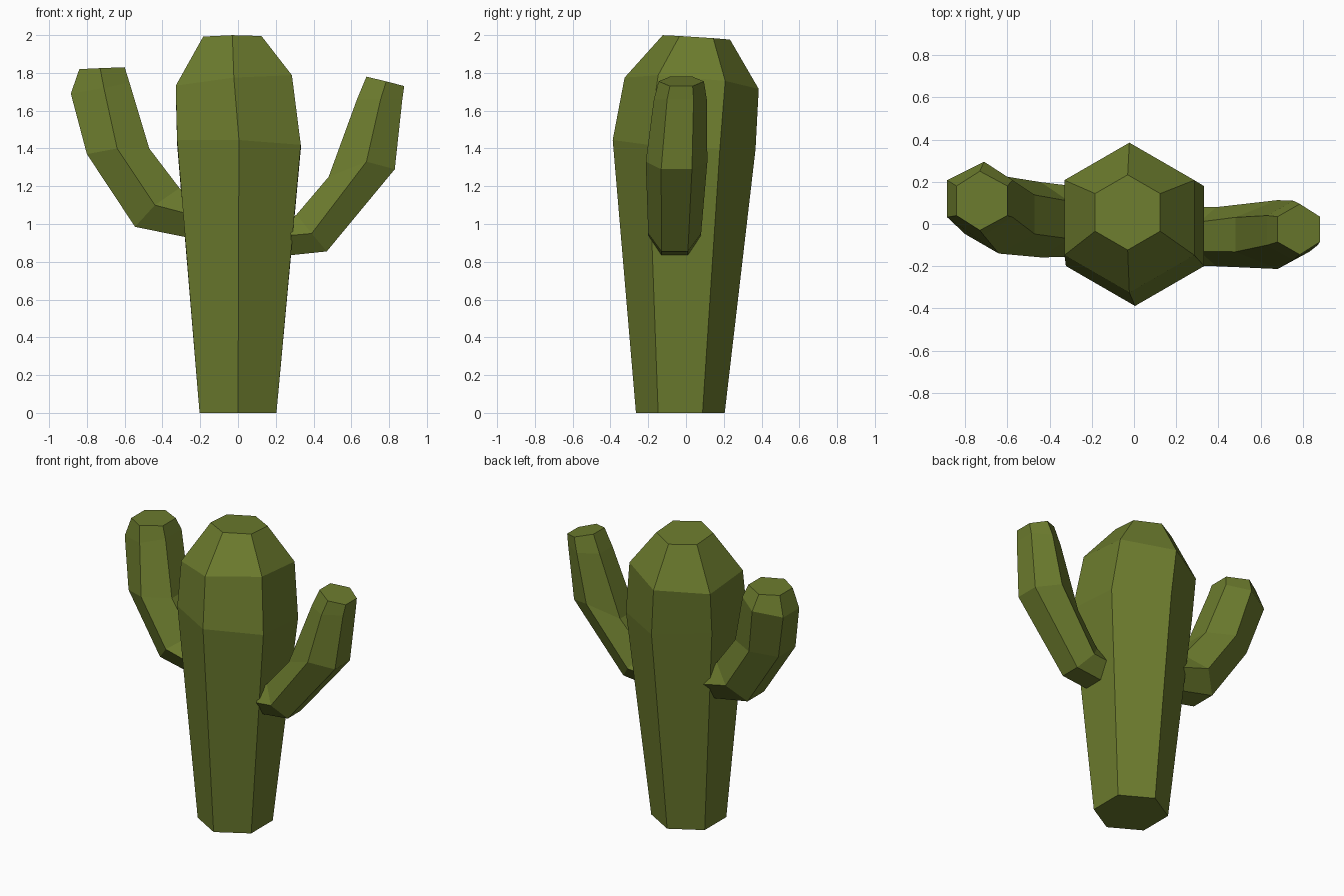
import bpy
import bmesh
from math import sin, cos, pi

cube = bpy.data.objects.get("Cube")
if cube:
    bpy.data.objects.remove(cube, do_unlink=True)

# One flat olive green for the whole plant
green = bpy.data.materials.new("cactus_green")
green.use_nodes = True
colour = (0.15, 0.2, 0.027, 1)
green.diffuse_color = colour
bsdf = green.node_tree.nodes["Principled BSDF"]
bsdf.inputs["Base Color"].default_value = colour
bsdf.inputs["Roughness"].default_value = 0.9


def loft(name, rings):
    """Join six-sided rings into a closed, flat shaded tube."""
    bm = bmesh.new()
    loops = [[bm.verts.new(p) for p in ring] for ring in rings]
    for a, b in zip(loops, loops[1:]):
        for i in range(len(a)):
            j = (i + 1) % len(a)
            bm.faces.new((a[i], a[j], b[j], b[i]))
    bm.faces.new(loops[0][::-1])
    bm.faces.new(loops[-1])
    bmesh.ops.recalc_face_normals(bm, faces=bm.faces)
    mesh = bpy.data.meshes.new(name)
    bm.to_mesh(mesh)
    bm.free()
    mesh.materials.append(green)
    obj = bpy.data.objects.new(name, mesh)
    bpy.context.collection.objects.link(obj)
    return obj


def trunk_ring(x, y, z, r, slope_x=0, slope_y=0):
    """Hexagon with corners at front and back, slightly tilted."""
    ring = []
    for i in range(6):
        a = pi / 2 + i * pi / 3
        dx, dy = r * cos(a), r * sin(a)
        ring.append((x + dx, y + dy, z + slope_x * dx + slope_y * dy))
    return ring


def arm_ring(outer, mid, inner, y, r):
    """Hexagon from its outer, middle and inner points seen from the front."""
    corners = [(mid, -r), (outer, -r / 2), (outer, r / 2),
               (mid, r), (inner, r / 2), (inner, -r / 2)]
    return [(p[0], y + d, p[1]) for p, d in corners]


# Trunk: widens upward, then tapers to a small flat top
loft("trunk", [
    trunk_ring(0, -0.03, 0, 0.235),
    trunk_ring(0.005, -0.01, 1.42, 0.378, -0.04, -0.065),
    trunk_ring(-0.022, 0.03, 1.745, 0.355, 0.09, -0.085),
    trunk_ring(-0.03, 0.055, 1.988, 0.178, 0.01, -0.065),
])

# Arm on the +x side
loft("left_arm", [
    arm_ring((0.28, 0.835), (0.28, 0.94), (0.27, 1.02), -0.06, 0.14),
    arm_ring((0.47, 0.855), (0.39, 0.95), (0.31, 1.05), -0.06, 0.14),
    arm_ring((0.83, 1.29), (0.68, 1.33), (0.48, 1.25), -0.05, 0.163),
    arm_ring((0.87, 1.66), (0.755, 1.66), (0.63, 1.66), -0.03, 0.14),
    arm_ring((0.88, 1.73), (0.785, 1.755), (0.68, 1.78), -0.025, 0.12),
])

# Arm on the -x side
loft("right_arm", [
    arm_ring((-0.25, 0.925), (-0.25, 1.05), (-0.25, 1.15), 0.01, 0.165),
    arm_ring((-0.545, 0.985), (-0.44, 1.10), (-0.31, 1.19), 0.02, 0.178),
    arm_ring((-0.80, 1.37), (-0.64, 1.40), (-0.47, 1.40), 0.045, 0.185),
    arm_ring((-0.885, 1.69), (-0.71, 1.72), (-0.575, 1.75), 0.12, 0.175),
    arm_ring((-0.84, 1.82), (-0.73, 1.825), (-0.60, 1.83), 0.11, 0.14),
])
